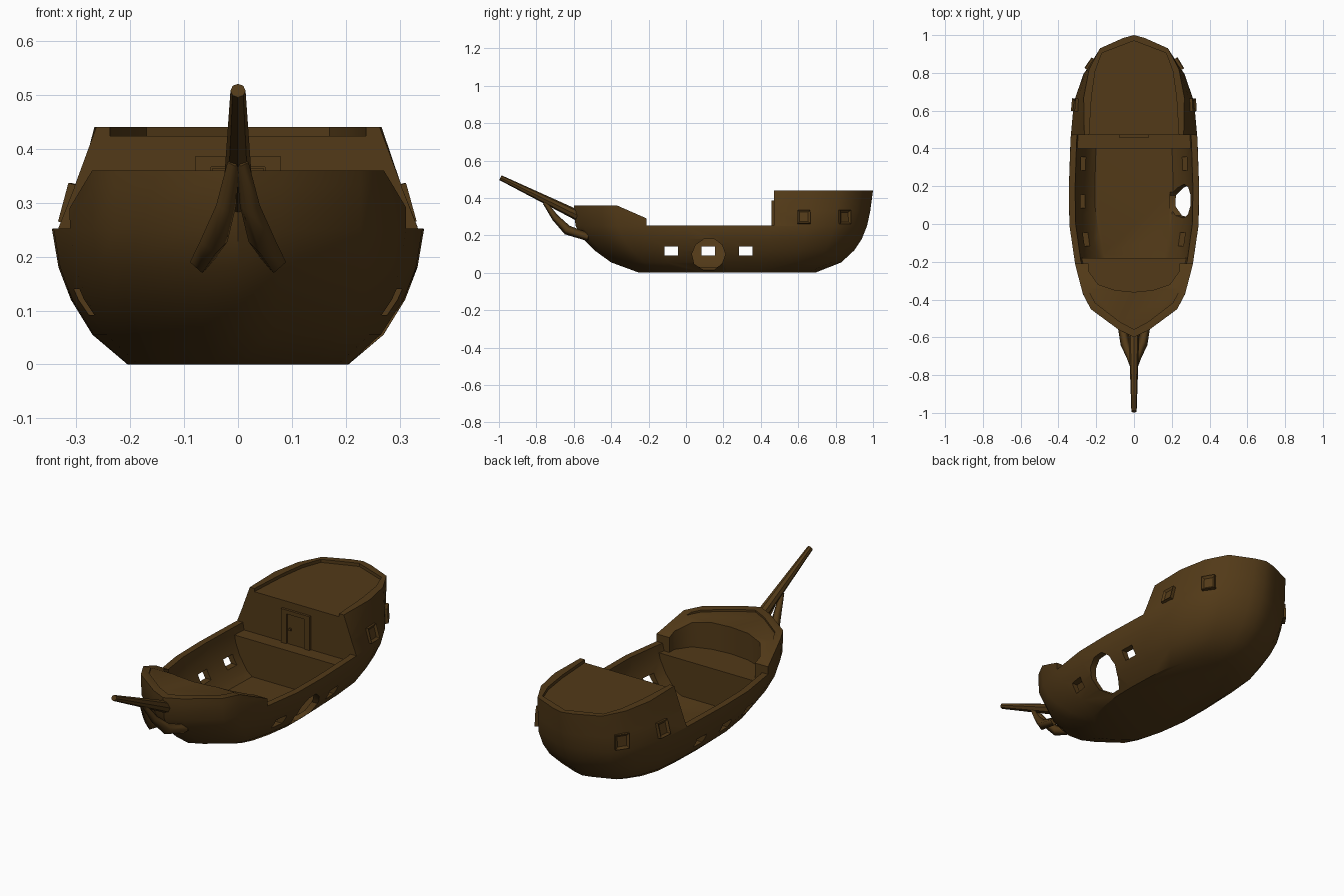
import bpy, bmesh, math, random
from mathutils import Vector, Matrix

if "Cube" in bpy.data.objects:
    bpy.data.objects.remove(bpy.data.objects["Cube"])

random.seed(4)
wood = bpy.data.materials.new("dark_wood")
wood.diffuse_color = (0.085, 0.042, 0.009, 1)
wood.use_nodes = True
wood.node_tree.nodes["Principled BSDF"].inputs["Base Color"].default_value = wood.diffuse_color


def finish(name, bm, helper=False):
    bmesh.ops.recalc_face_normals(bm, faces=bm.faces)
    me = bpy.data.meshes.new(name)
    bm.to_mesh(me)
    bm.free()
    ob = bpy.data.objects.new(name, me)
    bpy.context.collection.objects.link(ob)
    me.materials.append(wood)
    ob.hide_render = helper
    return ob


def box(name, lo, hi, helper=False):
    bm = bmesh.new()
    lo, hi = Vector(lo), Vector(hi)
    bmesh.ops.create_cube(bm, size=1, matrix=Matrix.Translation((lo + hi) / 2) @ Matrix.Diagonal((*(hi - lo), 1)))
    return finish(name, bm, helper)


def prism(name, pts, direction, helper=True):
    bm = bmesh.new()
    f = bm.faces.new([bm.verts.new(p) for p in pts])
    r = bmesh.ops.extrude_face_region(bm, geom=[f])
    bmesh.ops.translate(bm, vec=direction, verts=[v for v in r["geom"] if isinstance(v, bmesh.types.BMVert)])
    return finish(name, bm, helper)


def boolean(ob, cutter, op="DIFFERENCE"):
    m = ob.modifiers.new("cut", "BOOLEAN")
    m.object, m.operation, m.solver = cutter, op, "EXACT"
    bpy.context.view_layer.update()
    me = bpy.data.meshes.new_from_object(ob.evaluated_get(bpy.context.evaluated_depsgraph_get()))
    ob.modifiers.clear()
    ob.data = me
    bpy.data.objects.remove(cutter)


# Half plan of the hull (y, half width), and its levels (z, bow y, stern y, fore width, aft width)
PLAN = [(-.6, 0), (-.56, .08), (-.45, .228), (-.37, .27), (-.21, .312), (0, .342), (.2, .345),
        (.47, .336), (.67, .318), (.82, .268), (.93, .195), (.985, .06), (1, 0)]
LEVELS = [(0, -.25, .69, .205, .205), (.055, -.4, .83, .27, .27), (.12, -.49, .9, .31, .31),
          (.18, -.55, .94, .333, .333), (.25, -.59, .968, .345, .345),
          (.33, -.6, .985, .345, .312), (.44, -.6, 1.0, .345, .27)]


def aft_weight(y):
    if y < .2:
        return max(0, (y + .2) / .4)
    return 1 if y < .5 else 1 - .75 * (y - .5) / .5


def loft(name, levels, inset=0.0, helper=False):
    bm = bmesh.new()
    rings = []
    for z, b, s, wf, wa in levels:
        b, s = b + inset, s - inset
        half = []
        for y, x in PLAN:
            k = aft_weight(y)
            w = (wf * (1 - k) + wa * k) / .345
            half.append((max(x * w * (1 - inset / wa), 0), b + (y + .6) / 1.6 * (s - b), z))
        loop = half + [(-x, y, z2) for x, y, z2 in half[-2:0:-1]]
        rings.append([bm.verts.new(p) for p in loop])
    n = len(rings[0])
    for a, c in zip(rings, rings[1:]):
        for i in range(n):
            j = (i + 1) % n
            bm.faces.new((a[i], a[j], c[j], c[i]))
    bm.faces.new(rings[0])
    bm.faces.new(rings[-1])
    return finish(name, bm, helper)


hull = loft("hull", LEVELS)

# Sheer line: low waist and sloping forecastle
sheer = [(-.8, .36), (-.37, .36), (-.21, .29), (-.21, .252), (.47, .252), (.47, .6), (-.8, .6)]
boolean(hull, prism("sheer_cutter", [(-1, y, z) for y, z in sheer], (2, 0, 0)))

# Inner spaces follow the hull skin
inner_levels = [(.03, -.34, .77, .24, .24)] + LEVELS[1:5] + [(.6, -.59, .968, .345, .345)]
for name, lo, hi in [("hold", (-1, -.18, .02), (1, .4, .6)), ("waist_deck", (-1, -.21, .215), (1, .47, .6)),
                     ("fore_deck", (-1, -.8, .35), (1, -.3, .6))]:
    cut = loft(name + "_cutter", inner_levels, .033, True)
    boolean(cut, box("bounds", lo, hi, True), "INTERSECT")
    boolean(hull, cut)

# Curved recess in the forecastle
arc = [(.24, -.2), (.24, -.25), (.19, -.32), (.1, -.35), (0, -.36)]
arc += [(-x, y) for x, y in arc[-2::-1]]
boolean(hull, prism("recess_cutter", [(x, y, .215) for x, y in arc], (0, 0, .4)))

# Aft deck sunk inside a low rail
aft = [(.238, .46), (.225, .67), (.205, .81), (.17, .905), (0, .97)]
aft += [(-x, y) for x, y in aft[-2::-1]]
boolean(hull, prism("aft_deck_cutter", [(x, y, .424) for x, y in aft], (0, 0, .2)))

# Gun ports on both sides
for side in (-1, 1):
    for y in (-.08, .12, .32):
        if side == 1 and y == .12:
            continue
        xs = sorted((side * .17, side * .5))
        boolean(hull, box("port_cutter", (xs[0], y - .036, .092), (xs[1], y + .036, .14), True))

# Ragged breach in the starboard side
ring = []
for i in range(10):
    a, r = math.tau * i / 10, random.uniform(.086, .097)
    ring.append((.19, .122 + r * math.cos(a), .1 + .95 * r * math.sin(a)))
boolean(hull, prism("breach_cutter", ring, (.4, 0, 0)))


# Framed cabin windows set against the curved side
def window(side, y):
    ok, loc, nor, _ = hull.ray_cast(Vector((side, y, .297)), Vector((-side, 0, 0)))
    bm = bmesh.new()
    bmesh.ops.create_cube(bm, size=1, matrix=Matrix.Diagonal((.068, .074, .03, 1)))
    front = max(bm.faces, key=lambda f: f.calc_center_median().z)
    bmesh.ops.inset_region(bm, faces=[front], thickness=.016)
    bmesh.ops.translate(bm, vec=(0, 0, -.009), verts=front.verts)
    xa = Vector((0, 0, 1)).cross(nor).normalized()
    m = Matrix((xa, nor.cross(xa), nor)).transposed().to_4x4()
    bm.transform(Matrix.Translation(loc) @ m)
    finish("cabin_window", bm)


for side in (-1, 1):
    for y in (.63, .845):
        window(side, y)

# Cabin door, frame and knob
for lo, hi in [((-.08, .458, .215), (-.05, .48, .386)), ((.05, .458, .215), (.08, .48, .386)),
               ((-.05, .458, .366), (.05, .48, .386))]:
    box("door_frame", lo, hi)
box("door", (-.047, .464, .215), (.047, .48, .364))
box("door_knob", (-.036, .457, .285), (-.026, .466, .297))


# Bowsprit spar
p, q = Vector((0, -.5, .268)), Vector((0, -.992, .508))
bm = bmesh.new()
bmesh.ops.create_cone(bm, cap_ends=True, segments=8, radius1=.031, radius2=.014, depth=(q - p).length,
                      matrix=Matrix.Translation((p + q) / 2) @ (q - p).to_track_quat("Z", "Y").to_matrix().to_4x4())
finish("bowsprit", bm)

# Knees bracing the bowsprit to the bow
for side in (-1, 1):
    cu = bpy.data.curves.new("bow_knee", "CURVE")
    cu.dimensions, cu.bevel_depth, cu.bevel_resolution, cu.use_fill_caps = "3D", .024, 0, True
    sp = cu.splines.new("POLY")
    path = [(.008, -.755, .375, .5), (.022, -.7, .295, .8), (.045, -.635, .228, 1.1), (.068, -.52, .19, .9)]
    sp.points.add(len(path) - 1)
    for pt, (x, y, z, r) in zip(sp.points, path):
        pt.co, pt.radius = (side * x, y, z, 1), r
    cu.materials.append(wood)
    bpy.context.collection.objects.link(bpy.data.objects.new("bow_knee", cu))

# Smooth planking with crisp rails
bpy.ops.object.select_all(action="DESELECT")
hull.select_set(True)
bpy.context.view_layer.objects.active = hull
bpy.ops.object.shade_smooth_by_angle(angle=math.radians(38))
